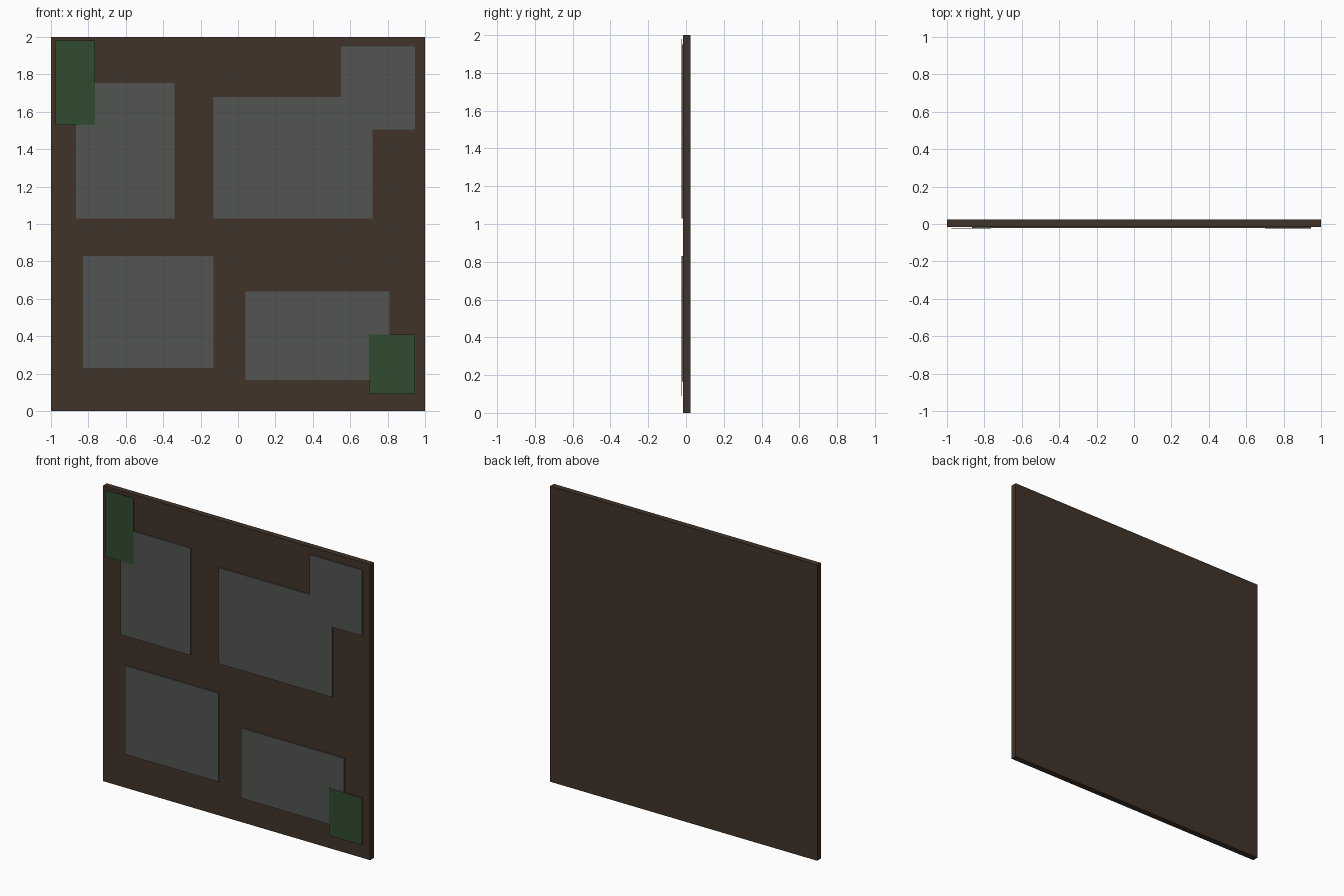
import bpy, bmesh

if "Cube" in bpy.data.objects:
    bpy.data.objects.remove(bpy.data.objects["Cube"])


def material(name, rgb):
    m = bpy.data.materials.new(name)
    m.diffuse_color = (*rgb, 1)
    m.use_nodes = True
    m.node_tree.nodes["Principled BSDF"].inputs["Base Color"].default_value = m.diffuse_color
    return m


def plate(name, outline, y_front, y_back, mat):
    """Flat plate: an (x, z) outline extruded from y_front to y_back."""
    bm = bmesh.new()
    face = bm.faces.new([bm.verts.new((x, y_front, z)) for x, z in outline])
    ext = bmesh.ops.extrude_face_region(bm, geom=[face], use_keep_orig=True)
    verts = [v for v in ext["geom"] if isinstance(v, bmesh.types.BMVert)]
    bmesh.ops.translate(bm, verts=verts, vec=(0, y_back - y_front, 0))
    bmesh.ops.recalc_face_normals(bm, faces=bm.faces)
    mesh = bpy.data.meshes.new(name)
    bm.to_mesh(mesh)
    bm.free()
    mesh.materials.append(mat)
    ob = bpy.data.objects.new(name, mesh)
    bpy.context.collection.objects.link(ob)
    return ob


def rect(x0, x1, z0, z1):
    return [(x0, z0), (x1, z0), (x1, z1), (x0, z1)]


brown = material("earth_brown", (0.053, 0.034, 0.022))
grey = material("stone_grey", (0.085, 0.09, 0.085))
green = material("moss_green", (0.03, 0.07, 0.028))

# Backing board
plate("wall_panel", rect(-1, 1, 0, 2), -0.015, 0.025, brown)

# Raised stone slabs
slabs = {
    "stone_upper_left": rect(-0.865, -0.34, 1.03, 1.755),
    "stone_lower_left": rect(-0.83, -0.13, 0.23, 0.83),
    "stone_lower_right": rect(0.04, 0.81, 0.165, 0.64),
    "stone_upper_right": [(-0.13, 1.03), (0.72, 1.03), (0.72, 1.505), (0.945, 1.505),
                          (0.945, 1.95), (0.55, 1.95), (0.55, 1.68), (-0.13, 1.68)],
}
for name, outline in slabs.items():
    plate(name, outline, -0.0225, -0.015, grey)

# Thin moss patches lying over the stones, clear of the board
plate("moss_upper_left", rect(-0.975, -0.765, 1.53, 1.98), -0.025, -0.0205, green)
plate("moss_lower_right", rect(0.70, 0.945, 0.09, 0.41), -0.025, -0.0205, green)
